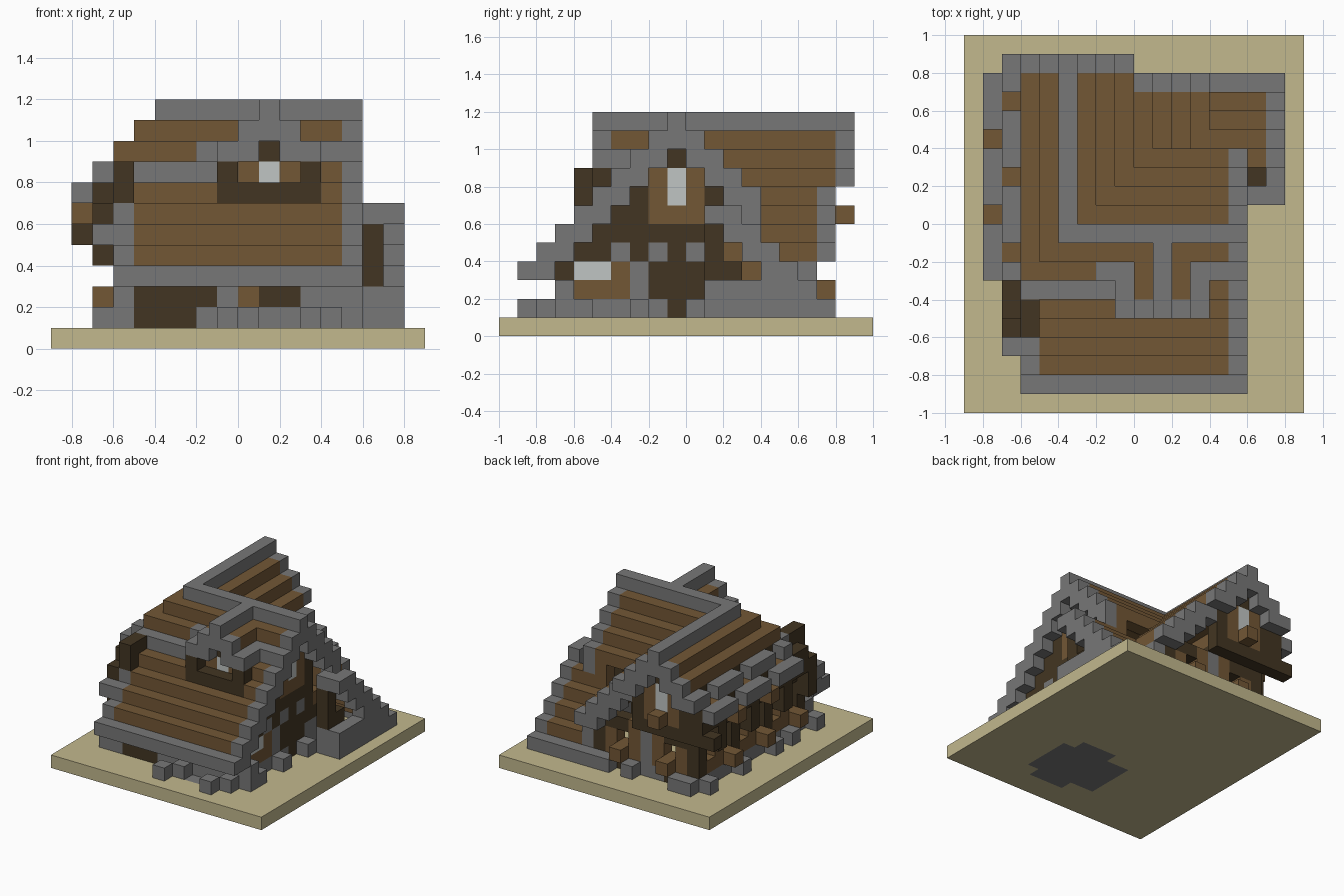
import bpy
import bmesh
from mathutils import Vector

if "Cube" in bpy.data.objects:
    bpy.data.objects.remove(bpy.data.objects["Cube"], do_unlink=True)

UNIT = 0.1
PALETTE = {
    "g": ("stone_grey", (0.185, 0.185, 0.185)),
    "b": ("plank_brown", (0.17, 0.095, 0.036)),
    "d": ("dark_timber", (0.055, 0.036, 0.016)),
    "t": ("sand_ground", (0.54, 0.48, 0.27)),
    "w": ("window_pane", (0.53, 0.56, 0.55)),
}
KEYS = list(PALETTE)
materials = []
for name, rgb in PALETTE.values():
    mat = bpy.data.materials.new(name)
    mat.use_nodes = True
    mat.diffuse_color = (*rgb, 1)
    mat.node_tree.nodes["Principled BSDF"].inputs["Base Color"].default_value = (*rgb, 1)
    materials.append(mat)

blocks = {}  # grid cell -> (part, colour)


def span(r):
    return range(r, r + 1) if isinstance(r, int) else range(r[0], r[1] + 1)


def put(part, colour, x, y, z):
    """Fill an inclusive range of grid cells with one colour."""
    for i in span(x):
        for j in span(y):
            for k in span(z):
                blocks[i, j, k] = (part, colour)


def panel(part, rows, top, start, place):
    """Lay rows of colour letters downwards; a dot leaves a gap."""
    for r, row in enumerate(rows):
        for c, letter in enumerate(row):
            if letter != ".":
                put(part, letter, *place(start + c), top - r)


# Ground slab with a stone cellar floor set into it
put("ground", "t", (-9, 8), (-10, 9), 0)
put("cellar_floor", "g", (-2, 3), (-7, -4), 0)
put("cellar_floor", "g", (0, 2), (-8, -3), 0)

# Gable walls of the main wing
GABLE = [
    "......d....",
    ".....bwb...",
    "....dbwbd..",
    "...ddbbbd..",
    "..ddddddd..",
    ".ddgdgdgdb.",
    "bwwbgdddddb",
    "bbbbgdddggg",
    "gdggggdgggg",
]
panel("east_gable_wall", GABLE, 9, -7, lambda c: (4, c))
panel("west_gable_wall", [r[:5] for r in GABLE], 9, -7, lambda c: (-5, c))

# Back gable: upper wall overhangs the lower one
panel("back_gable_wall", [r[2:9] for r in GABLE[:5]], 9, -7 - 1 + 0, lambda c: (c + 0, 7))
put("back_window_sill", "b", -4, 8, 6)
LOWER_BACK = ["dddbgbdddd", "db.bgb.bdd", "dbbbgbbbdg", "ggdgggdggg"]
panel("lower_back_wall", LOWER_BACK, 4, -6, lambda c: (c, 6))
for i in (-4, 0):
    put("back_log_ends", "b", i, 7, 2)
    put("back_stones", "g", i - 1, 7, 1)

# West side wall with posts, rafters and stones
for j in range(-6, 7):
    post = j % 4 == 2 or j == 6
    put("west_wall", "d", -6, j, (5, 8))
    put("west_wall", "g", -6, j, 1)
    if post:
        put("west_wall", "d", -6, j, (2, 4))
    else:
        put("west_wall", "b", -6, j, 2)
        if j % 4 == 0:
            put("west_wall", "b", -6, j, (3, 4))
put("west_beam", "d", -7, (-6, 7), 6)
put("west_beam", "d", -7, (-5, 7), 7)
for j in (-6, -3, 1, 5):
    put("west_brackets", "d", -7, j, (4, 5))
for j in (-5, -1, 3):
    put("west_log_ends", "b", -7, j, 2)
for i, j in ((-7, -7), (-7, -4), (-7, 6), (-6, -7), (-6, 7), (-7, 2), (-7, -2)):
    put("west_stones", "g", i, j, 1)
put("west_corner_block", "g", -7, -7, 5)

# Front wall under the eave, and loose stones
panel("front_wall", ["dddddddddd", "ddddgbddgg", "dddggggggg"], 3, -5, lambda c: (c, -7))
for i in (-6, 5):
    put("front_corner_posts", "g", i, -7, (1, 2))
for i, j in ((-1, -9), (0, -8), (3, -9), (4, -8), (5, -6), (5, -3), (5, 0)):
    put("front_stones", "g", i, j, 1)

# Main roof, front slope with stone verges
for k in range(8):
    y, z = k - 9, k + 3
    put("front_roof", "b", (-5, 4), y, z)
    put("front_verge", "g", 5, (y, y + 1), z)
    if k < 6:
        put("front_verge", "g", -6, (y, y + 1), z)
put("front_eave", "g", (-6, 5), -9, 3)
put("front_roof_band", "g", (-6, -2), -4, 8)

# Back slope of the main roof and the east slope of the wing meet in a valley
for x in range(-3, 5):
    for y in range(0, 8 if x < 0 else 7):
        main = 10 - y if y < 4 else 0
        wing = 7 - x if x < 4 else 0
        if max(main, wing):
            put("valley_roof", "b", x, y, max(main, wing))
for y in range(4):
    put("back_verge", "g", 5, (y - 1, y), 10 - y)
put("back_verge", "b", 4, 3, 6)
put("back_verge", "g", 5, 3, 6)
for x in range(-3, 4):
    put("wing_verge", "g", (x - 1, x), 8 if x < 0 else 7, 7 - x)
put("wing_lower_eave", "g", 3, (4, 6), 3)

# West slope of the wing with a notched flared eave
for k, x in enumerate((-5, -6)):
    put("west_roof", "b", x, (-2 - k, 7), 10 - k)
for x in (-5, -6, -7):
    put("wing_verge", "g", (x, x + 1), 8, 15 + x)
put("west_eave", "g", -7, (-3, 7), 8)
put("west_eave", "g", -8, (-3, 7), 7)
for j in (-2, 2, 6):
    del blocks[-7, j, 8]
    put("west_rafters", "b", -7, j, 7)
for j in (0, 4):
    del blocks[-8, j, 7]
    put("west_rafters", "b", -8, j, 6)

# Ridges
put("main_ridge", "g", (-4, 5), -1, 11)
put("wing_ridge", "g", -4, (-1, 8), 11)

# Lean-to on the east side
for y in range(3, 8):
    put("lean_to_roof", "b", (4, 6), y, 8 - y)
for y in range(2, 8):
    put("lean_to_verge", "g", 7, (y - 1, y), 8 - y)
put("lean_to_eave", "g", (1, 7), 7, 1)
put("lean_to_eave", "g", (6, 7), 1, 6)
put("lean_to_wall", "g", 7, (1, 6), (1, 2))
put("lean_to_wall", "g", 6, 1, (1, 2))
put("lean_to_post", "d", 6, 1, (3, 5))
put("lean_to_post", "d", 6, 2, 3)

# Dormer: clear the slope, then walls, window and its little roof
for x in range(-1, 4):
    for y, z in ((-4, 8), (-3, 9), (-5, 7)):
        blocks.pop((x, y, z), None)
put("dormer_wall", "d", (-1, 3), -5, 7)
for x in (-1, 3):
    put("dormer_wall", "d", x, (-5, -3), 8)
panel("dormer_window", [".d.", "bwb"], 9, 0, lambda c: (c, -4))
for side in (-1, 1):
    put("dormer_roof", "b", 1 + side, (-4, -2), 10)
    put("dormer_eave", "g", 1 + 2 * side, (-5, -3), 9)
    put("dormer_eave", "g", 1 + 3 * side, -3, 9)
    put("dormer_verge", "g", 1 + side, -5, (9, 10))
put("dormer_verge", "g", 1, -5, 10)
put("dormer_ridge", "g", 1, (-5, -2), 11)

# Turn each part's blocks into a mesh of its exposed faces
parts = {}
for cell, (part, colour) in blocks.items():
    parts.setdefault(part, []).append((cell, colour))
for part, cells in parts.items():
    bm = bmesh.new()
    for cell, colour in cells:
        centre = Vector(cell) + Vector((0.5, 0.5, 0.5))
        for axis in range(3):
            for sign in (-1, 1):
                near = list(cell)
                near[axis] += sign
                if tuple(near) in blocks:
                    continue
                n, u = Vector(), Vector()
                n[axis] = sign / 2
                u[(axis + 1) % 3] = 0.5
                v = n.cross(u) * 2
                corners = [centre + n + p for p in (-u - v, u - v, u + v, v - u)]
                face = bm.faces.new([bm.verts.new(c * UNIT) for c in corners])
                face.material_index = KEYS.index(colour)
    bmesh.ops.remove_doubles(bm, verts=bm.verts, dist=UNIT / 100)
    mesh = bpy.data.meshes.new(part)
    bm.to_mesh(mesh)
    bm.free()
    for mat in materials:
        mesh.materials.append(mat)
    bpy.context.collection.objects.link(bpy.data.objects.new(part, mesh))
